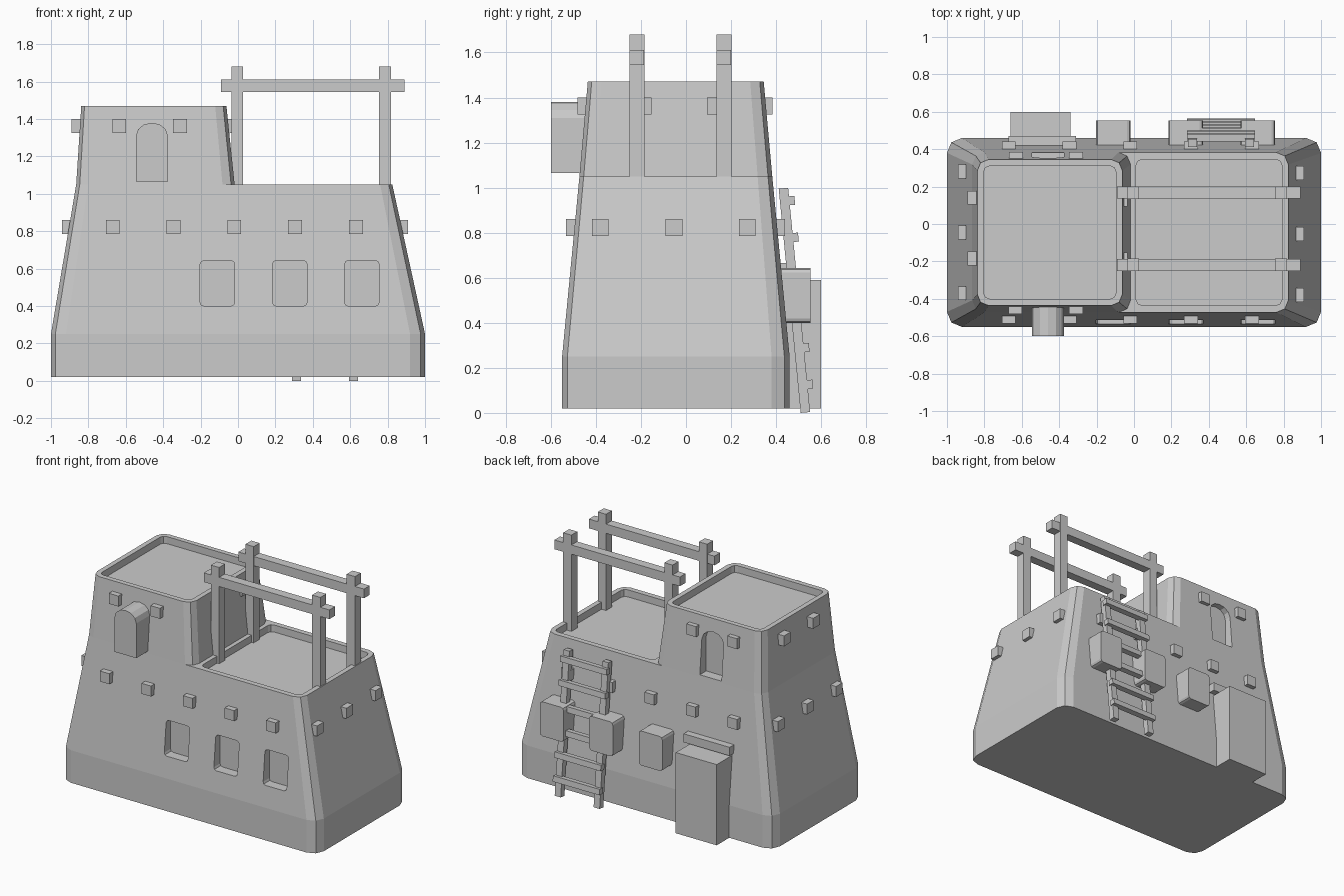
import bpy, bmesh, math
from mathutils import Vector, Matrix

if "Cube" in bpy.data.objects:
    bpy.data.objects.remove(bpy.data.objects["Cube"])


def finish(name, bm):
    bmesh.ops.recalc_face_normals(bm, faces=bm.faces)
    me = bpy.data.meshes.new(name)
    bm.to_mesh(me)
    bm.free()
    ob = bpy.data.objects.new(name, me)
    bpy.context.collection.objects.link(ob)
    return ob


def rounded(x0, x1, y0, y1, r, seg=2):
    pts = []
    for cx, cy, a in ((x1 - r, y1 - r, 0), (x0 + r, y1 - r, 90), (x0 + r, y0 + r, 180), (x1 - r, y0 + r, 270)):
        for i in range(seg + 1):
            t = math.radians(a + 90 * i / seg)
            pts.append((cx + r * math.cos(t), cy + r * math.sin(t)))
    return pts


def loft(name, loops):
    bm = bmesh.new()
    rings = [[bm.verts.new(p) for p in lp] for lp in loops]
    for a, b in zip(rings, rings[1:]):
        n = len(a)
        for i in range(n):
            bm.faces.new((a[i], a[(i + 1) % n], b[(i + 1) % n], b[i]))
    bm.faces.new(rings[0])
    bm.faces.new(rings[-1])
    return finish(name, bm)


def tiers(name, specs):
    return loft(name, [[(x, y, s[4]) for x, y in rounded(*s[:4], s[5])] for s in specs])


def prism(name, profile, y0, y1):
    return loft(name, [[(x, y, z) for x, z in profile] for y in (y0, y1)])


def box(name, x0, x1, y0, y1, z0, z1):
    return prism(name, [(x0, z0), (x1, z0), (x1, z1), (x0, z1)], y0, y1)


def boxes(name, centres, size):
    bm = bmesh.new()
    for c in centres:
        bmesh.ops.create_cube(bm, size=1, matrix=Matrix.Translation(c) @ Matrix.Diagonal((*size, 1)))
    return finish(name, bm)


def cut(target, cutter):
    m = target.modifiers.new("cut", 'BOOLEAN')
    m.operation, m.object, m.solver = 'DIFFERENCE', cutter, 'EXACT'
    cutter.hide_render = True
    cutter.hide_set(True)


# Tapered adobe storeys
body = tiers("lower_storey", [(-1, 1, -.55, .46, .02, .08), (-1, 1, -.55, .46, .25, .08),
                              (-.865, .825, -.473, .383, 1.05, .065)])
tower = tiers("upper_storey", [(-.865, -.018, -.473, .383, 1.05, .065),
                               (-.838, -.062, -.436, .345, 1.47, .06)])

# Sunken roof floors
cut(body, tiers("lower_roof_cutter", [(.012, .79, -.435, .345, 1.0, .03), (.012, .79, -.435, .345, 1.2, .03)]))
cut(tower, tiers("upper_roof_cutter", [(-.803, -.097, -.4, .31, 1.42, .03), (-.803, -.097, -.4, .31, 1.6, .03)]))

# Front window niches and matching blocks on the back
for i, x in enumerate((-.11, .277, .662)):
    prof = rounded(x - .092, x + .092, .4, .643, .02)
    cut(body, prism("window_cutter_%d" % i, prof, -.7, -.465))
    prism("back_window_block_%d" % i, prof, .38, .553)

# Arched upper openings: solid hood in front, niche behind
arch = [(-.545, 1.065), (-.375, 1.065)] + [
    (-.46 + .085 * math.cos(math.pi * i / 6), 1.31 + .07 * math.sin(math.pi * i / 6)) for i in range(7)]
prism("front_arch_block", arch, -.6, -.4)
cut(tower, prism("back_arch_cutter", arch, .31, .6))

# Back door and lintel
box("back_door_block", -.66, -.34, .36, .6, .02, .59)
box("door_lintel", -.67, -.31, .36, .47, .605, .665)

# Protruding roof beam ends
S = .074
xs = [-.67 + .325 * i for i in range(5)]
boxes("front_beam_ends", [(x, -.487, .823) for x in xs], (S, .09, S))
boxes("back_beam_ends", [(x, .395, .823) for x in xs], (S, .09, S))
boxes("right_beam_ends", [(.865, y, .823) for y in (-.38, -.053, .272)], (.09, S, S))
boxes("left_beam_ends", [(-.895, y, .823) for y in (-.37, -.045, .28)], (.09, S, S))
boxes("upper_front_beam_ends", [(x, -.437, 1.362) for x in (-.635, -.31)], (S, .09, S))
boxes("upper_back_beam_ends", [(x, .34, 1.362) for x in (-.63, -.31)], (S, .09, S))
boxes("upper_left_beam_ends", [(-.845, y, 1.362) for y in (-.185, .14)], (.09, S, S))
boxes("upper_right_beam_ends", [(-.08, y, 1.362) for y in (-.19, .13)], (.09, S, S))

# Roof terrace frames
for side, y in (("front", -.218), ("back", .168)):
    boxes(side + "_frame_posts", [(x, y, 1.34) for x in (-.004, .787)], (.064, .066, .68))
    box(side + "_frame_rail", -.092, .889, y - .032, y + .032, 1.545, 1.61)

# Leaning ladder
tilt = Matrix.Rotation(math.atan2(.098, 1.0), 4, 'X')
ladder = bmesh.new()
place = Matrix.Translation((.465, .53, .002)) @ tilt
for x in (-.152, .152):
    bmesh.ops.create_cube(ladder, size=1, matrix=place @ Matrix.Translation((x, 0, .5))
                          @ Matrix.Diagonal((.047, .042, 1.0, 1)))
for i in range(6):
    bmesh.ops.create_cube(ladder, size=1, matrix=place @ Matrix.Translation((0, .025, .122 + .164 * i))
                          @ Matrix.Diagonal((.364, .04, .04, 1)))
finish("ladder", ladder)
